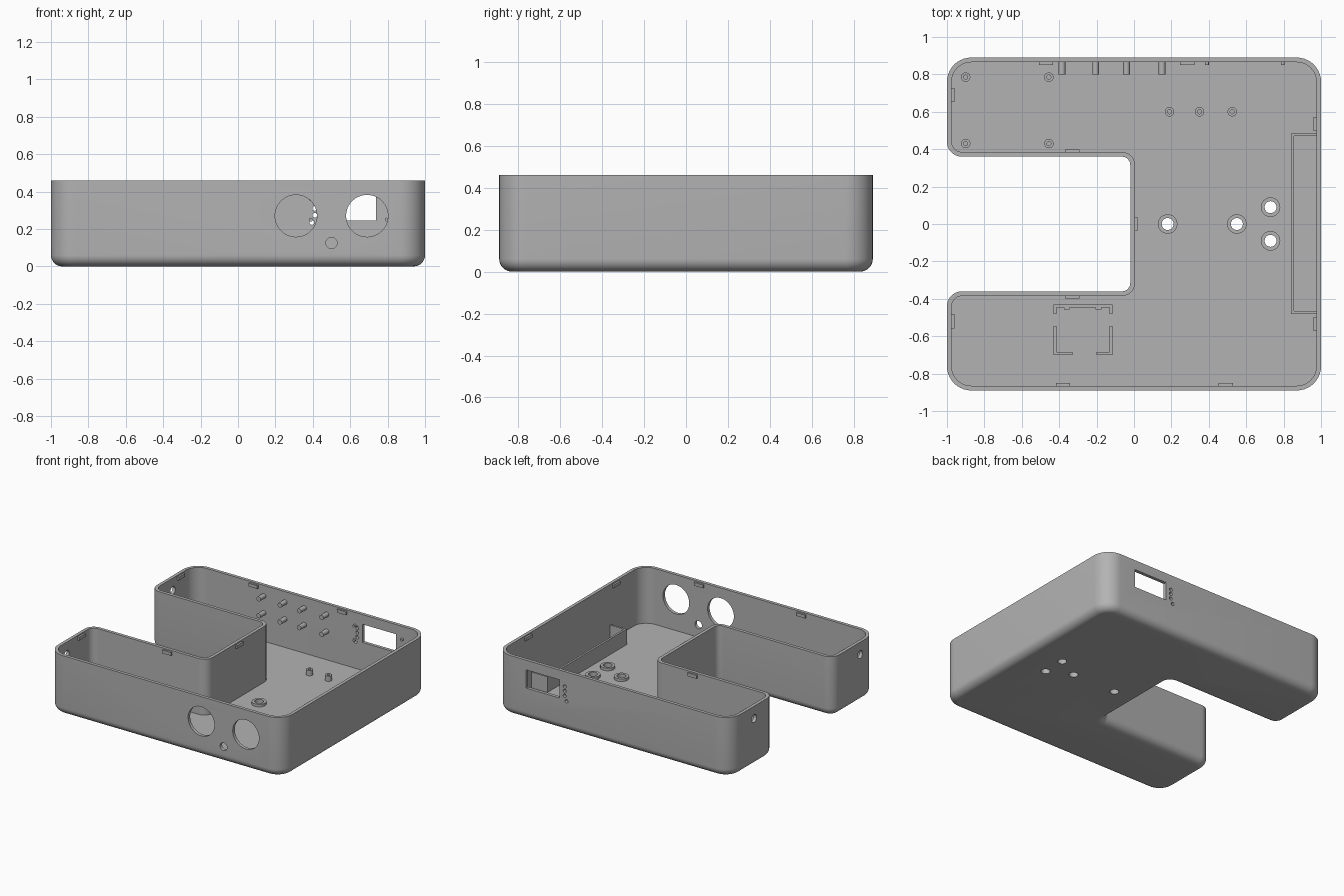
import bpy, bmesh, math
from mathutils import Vector, Matrix

if "Cube" in bpy.data.objects:
    bpy.data.objects.remove(bpy.data.objects["Cube"], do_unlink=True)

HEIGHT, WALL, FLOOR, FILLET = 0.46, 0.025, 0.03, 0.06

grey = bpy.data.materials.new("light grey plastic")
grey.use_nodes = True
grey.diffuse_color = (0.45, 0.45, 0.45, 1)
grey.node_tree.nodes["Principled BSDF"].inputs["Base Color"].default_value = grey.diffuse_color


def finish(name, bm, smooth=True):
    bmesh.ops.recalc_face_normals(bm, faces=bm.faces)
    mesh = bpy.data.meshes.new(name)
    bm.to_mesh(mesh)
    bm.free()
    mesh.materials.append(grey)
    ob = bpy.data.objects.new(name, mesh)
    bpy.context.collection.objects.link(ob)
    if smooth:
        shade(ob)
    return ob


def shade(ob):
    bpy.ops.object.select_all(action="DESELECT")
    ob.select_set(True)
    bpy.context.view_layer.objects.active = ob
    bpy.ops.object.shade_smooth_by_angle(angle=math.radians(32))


def add_box(bm, x0, x1, y0, y1, z0, z1):
    size = Matrix.Diagonal((x1 - x0, y1 - y0, z1 - z0, 1))
    centre = Matrix.Translation(((x0 + x1) / 2, (y0 + y1) / 2, (z0 + z1) / 2))
    bmesh.ops.create_cube(bm, size=1, matrix=centre @ size)


def add_rod(bm, centre, radius, length, axis="Z", segments=32):
    turn = {"X": Matrix.Rotation(math.pi / 2, 4, "Y"),
            "Y": Matrix.Rotation(math.pi / 2, 4, "X"), "Z": Matrix()}[axis]
    bmesh.ops.create_cone(bm, cap_ends=True, segments=segments, radius1=radius, radius2=radius,
                          depth=length, matrix=Matrix.Translation(centre) @ turn)


def add_ring(bm, x, y, outer, inner, z0, z1, segments=32):
    rings = []
    for r, z in ((outer, z0), (outer, z1), (inner, z1), (inner, z0)):
        rings.append([bm.verts.new((x + r * math.cos(a), y + r * math.sin(a), z))
                      for a in (math.tau * i / segments for i in range(segments))])
    bridge(bm, rings + rings[:1])


def bridge(bm, loops):
    for a, b in zip(loops, loops[1:]):
        for i in range(len(a)):
            j = (i + 1) % len(a)
            bm.faces.new((a[i], a[j], b[j], b[i]))


# U-shaped plan, anticlockwise: x, y, corner radius
PLAN = [(-1, -0.89, 0.13), (1, -0.89, 0.13), (1, 0.89, 0.13), (-1, 0.89, 0.13),
        (-1, 0.36, 0.08), (-0.02, 0.36, 0.045), (-0.02, -0.36, 0.045), (-1, -0.36, 0.08)]


def outline(inset, steps=10):
    points = []
    for i, (x, y, r) in enumerate(PLAN):
        p = Vector((x, y))
        into = (p - Vector(PLAN[i - 1][:2])).normalized()
        out = (Vector(PLAN[(i + 1) % len(PLAN)][:2]) - p).normalized()
        side = 1 if into.cross(out) > 0 else -1
        centre = p + (out - into) * r
        radius = r - side * inset
        for k in range(steps + 1):
            t = k / steps * math.pi / 2
            points.append(centre + (into * math.sin(t) - out * math.cos(t)) * radius)
    return points


# Tray: rounded bottom edge, wall, rim, inner wall and floor
profile = []
for k in range(9):
    t = k / 8 * math.pi / 2
    profile.append((FILLET * (1 - math.sin(t)), FILLET * (1 - math.cos(t))))
profile += [(0, HEIGHT), (WALL, HEIGHT), (WALL, FLOOR)]
bm = bmesh.new()
loops = [[bm.verts.new((p.x, p.y, z)) for p in outline(d)] for d, z in profile]
bridge(bm, loops)
bm.faces.new(loops[0])
bm.faces.new(loops[-1])
tray = finish("tray", bm, False)

# Openings in the walls and floor
BUSHINGS = [(0.18, 0), (0.55, 0), (0.73, 0.09), (0.73, -0.09)]
bm = bmesh.new()
for x in (0.31, 0.69):
    add_rod(bm, (x, -0.88, 0.27), 0.112, 0.12, "Y", 64)
add_rod(bm, (0.5, -0.88, 0.125), 0.03, 0.12, "Y")
add_box(bm, 0.455, 0.738, 0.8, 0.95, 0.245, 0.385)
for x, z in ((0.41, 0.345), (0.41, 0.31), (0.41, 0.273), (0.395, 0.235)):
    add_rod(bm, (x, 0.88, z), 0.013, 0.12, "Y", 16)
for y in (0.6, -0.69):
    add_rod(bm, (-0.99, y, 0.365), 0.03, 0.1, "X")
for x, y in BUSHINGS:
    add_rod(bm, (x, y, 0.01), 0.032, 0.1)
cutter = finish("opening_cutter", bm, False)
cutter.hide_render = True
cut = tray.modifiers.new("openings", "BOOLEAN")
cut.operation, cut.solver, cut.object = "DIFFERENCE", "EXACT", cutter
bpy.context.view_layer.objects.active = tray
bpy.ops.object.modifier_apply(modifier=cut.name)
bpy.data.objects.remove(cutter, do_unlink=True)
shade(tray)

# Floor bushings and screw standoffs
bm = bmesh.new()
for x, y in BUSHINGS:
    add_ring(bm, x, y, 0.052, 0.032, FLOOR - 0.005, 0.05)
finish("floor_bushings", bm)
bm = bmesh.new()
for x, y in [(x, 0.6) for x in (0.19, 0.35, 0.525)] + [(x, y) for x in (-0.9, -0.455) for y in (0.43, 0.785)]:
    add_ring(bm, x, y, 0.025, 0.011, FLOOR - 0.005, 0.07)
finish("screw_standoffs", bm)

# Pegs on the back wall
bm = bmesh.new()
for x in (-0.385, -0.205, -0.04, 0.15):
    for z in (0.25, 0.38):
        add_rod(bm, (x, 0.835, z), 0.018, 0.07, "Y", 24)
for x in (0.39, 0.795):
    for z in (0.25, 0.36):
        add_rod(bm, (x, 0.86, z), 0.01, 0.02, "Y", 16)
finish("back_wall_pegs", bm)

# Fence along the right-hand wall
bm = bmesh.new()
add_box(bm, 0.84, 0.855, -0.48, 0.485, FLOOR - 0.005, 0.15)
for y in (-0.48, 0.47):
    add_box(bm, 0.855, 0.98, y, y + 0.015, FLOOR - 0.005, 0.15)
finish("side_fence", bm, False)

# Square holder in the front arm: corner posts and short clips
bm = bmesh.new()
z = (FLOOR - 0.005, 0.1)
X0, X1, Y0, Y1, T = -0.43, -0.115, -0.70, -0.43, 0.016
add_box(bm, X0, X1, Y1 - T, Y1, *z)
add_box(bm, X0, X0 + T, Y1 - 0.05, Y1 - T, *z)
add_box(bm, X1 - T, X1, Y1 - 0.05, Y1 - T, *z)
add_box(bm, X0, X0 + T, Y0, -0.545, *z)
add_box(bm, X1 - T, X1, Y0, -0.545, *z)
add_box(bm, X0 + T, -0.33, Y0, Y0 + T, *z)
add_box(bm, -0.2, X1 - T, Y0, Y0 + T, *z)
for x in (-0.36, -0.19):
    add_box(bm, x - 0.015, x + 0.015, Y1 - T - 0.01, Y1 - T, 0.08, 0.1)
finish("square_holder", bm, False)

# Snap tabs just below the rim: x, y, wall direction
bm = bmesh.new()
for x, y in ((-0.47, 0.86), (0.285, 0.86), (-0.33, 0.39), (-0.33, -0.39), (-0.38, -0.86), (0.49, -0.86)):
    add_box(bm, x - 0.038, x + 0.038, y - 0.009, y + 0.009, 0.425, 0.45)
for x, y in ((-0.97, 0.69), (-0.97, -0.52), (0.01, 0), (0.97, 0.535), (0.97, -0.535)):
    add_box(bm, x - 0.009, x + 0.009, y - 0.038, y + 0.038, 0.425, 0.45)
finish("snap_tabs", bm, False)
